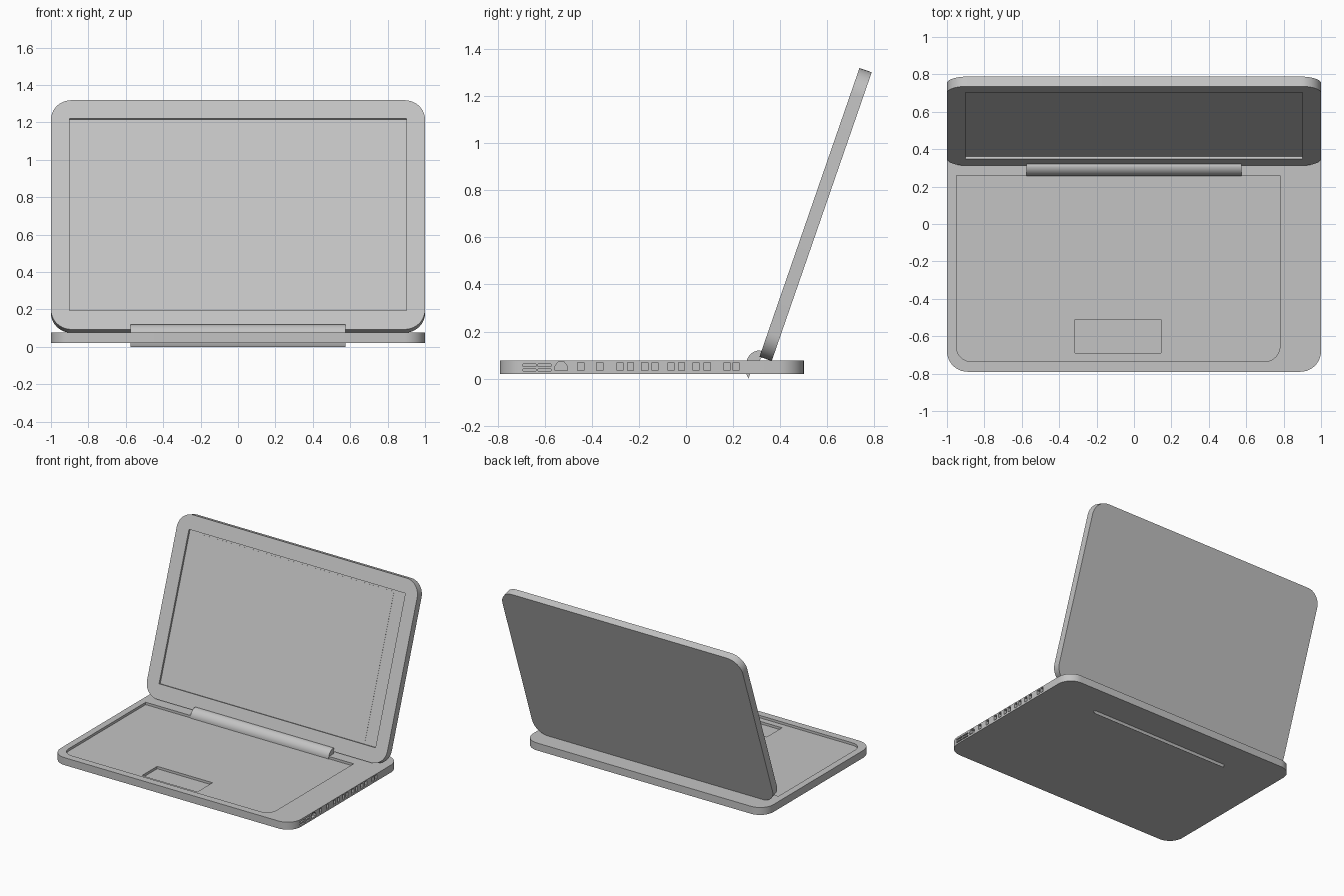
import bpy, bmesh, math
from mathutils import Matrix

if "Cube" in bpy.data.objects:
    bpy.data.objects.remove(bpy.data.objects["Cube"])

grey = bpy.data.materials.new("mid_grey")
grey.diffuse_color = (0.55, 0.55, 0.55, 1)
grey.use_nodes = True
grey.node_tree.nodes["Principled BSDF"].inputs["Base Color"].default_value = grey.diffuse_color


def rounded(x0, x1, y0, y1, front=0.0, back=0.0, n=10):
    """Rectangle outline with separate radii for its low-y and high-y corners."""
    pts = []
    for cx, cy, r, start in ((x1, y0, front, 270), (x1, y1, back, 0),
                             (x0, y1, back, 90), (x0, y0, front, 180)):
        if r == 0:
            pts.append((cx, cy))
            continue
        ox = cx - r if cx == x1 else cx + r
        oy = cy - r if cy == y1 else cy + r
        for i in range(n + 1):
            a = math.radians(start + 90 * i / n)
            pts.append((ox + r * math.cos(a), oy + r * math.sin(a)))
    return pts


def prism(name, outlines, low, high, matrix=Matrix.Identity(4)):
    """Extrude one or more closed outlines from low to high, then place them."""
    bm = bmesh.new()
    for pts in outlines:
        a = [bm.verts.new((x, y, low)) for x, y in pts]
        b = [bm.verts.new((x, y, high)) for x, y in pts]
        bm.faces.new(a[::-1])
        bm.faces.new(b)
        for i in range(len(pts)):
            j = (i + 1) % len(pts)
            bm.faces.new((a[i], a[j], b[j], b[i]))
    bm.transform(matrix)
    bmesh.ops.recalc_face_normals(bm, faces=bm.faces)
    mesh = bpy.data.meshes.new(name)
    bm.to_mesh(mesh)
    bm.free()
    mesh.materials.append(grey)
    obj = bpy.data.objects.new(name, mesh)
    bpy.context.collection.objects.link(obj)
    return obj


def activate(obj):
    bpy.ops.object.select_all(action='DESELECT')
    obj.select_set(True)
    bpy.context.view_layer.objects.active = obj


def cut(target, cutter):
    """Subtract the cutter and remove it."""
    cutter.hide_render = True
    mod = target.modifiers.new("cut", 'BOOLEAN')
    mod.operation, mod.solver, mod.object = 'DIFFERENCE', 'EXACT', cutter
    activate(target)
    bpy.ops.object.modifier_apply(modifier=mod.name)
    bpy.data.objects.remove(cutter)


# Outline (a, b) extruded along c becomes y = a, z = b, x = c
SIDE = Matrix(((0, 0, 1, 0), (1, 0, 0, 0), (0, 1, 0, 0), (0, 0, 0, 1)))
# Lid plane: leans back, with its front face at local height 0
LID = Matrix.Translation((0, 0.312, 0.093)) @ Matrix.Rotation(math.radians(90 - 19.1), 4, 'X')

# Base slab with keyboard well and deeper touchpad well
base = prism("base", [rounded(-1, 1, -0.79, 0.50, 0.11, 0.11)], 0.02, 0.076)
cut(base, prism("keyboard_cutter", [rounded(-0.95, 0.78, -0.735, 0.26, 0.08, 0)], 0.058, 0.1))
cut(base, prism("touchpad_cutter", [rounded(-0.315, 0.145, -0.69, -0.51)], 0.040, 0.07))

# Ports along the right edge: slots, one D-shaped plug, then small sockets
ports = [rounded(y, y + 0.056, z, z + 0.01)
         for y in (-0.693, -0.629) for z in (0.032, 0.052)]
ports.append([(-0.557, 0.034), (-0.503, 0.034), (-0.503, 0.052), (-0.517, 0.070),
              (-0.543, 0.070), (-0.557, 0.052)])
for y in (-0.447, -0.366, -0.28, -0.235, -0.175, -0.132, -0.064, -0.019,
          0.042, 0.09, 0.174, 0.212):
    ports.append(rounded(y - 0.013, y + 0.013, 0.034, 0.068))
cut(base, prism("port_cutter", ports, 0.975, 1.05, SIDE))

# Lid with screen recess and thin display plate
lid = prism("lid", [rounded(-1, 1, 0, 1.297, 0.11, 0.11)], -0.055, 0, LID)
cut(lid, prism("screen_cutter", [rounded(-0.9, 0.9, 0.108, 1.193)], -0.015, 0.05, LID))
prism("display", [rounded(-0.8, 0.8, 0.132, 1.181)], -0.016, -0.0135, LID)

# Hinge bar with a rounded front that pokes through the underside
hinge = prism("hinge", [[(0.265, 0), (0.272, 0.02), (0.328, 0.1), (0.325, 0.115),
                         (0.314, 0.119), (0.302, 0.119), (0.285, 0.113), (0.271, 0.101),
                         (0.261, 0.087), (0.256, 0.07), (0.256, 0.02)]],
              -0.575, 0.575, SIDE)

for obj in (base, lid, hinge):
    activate(obj)
    bpy.ops.object.shade_smooth_by_angle(angle=math.radians(30))
